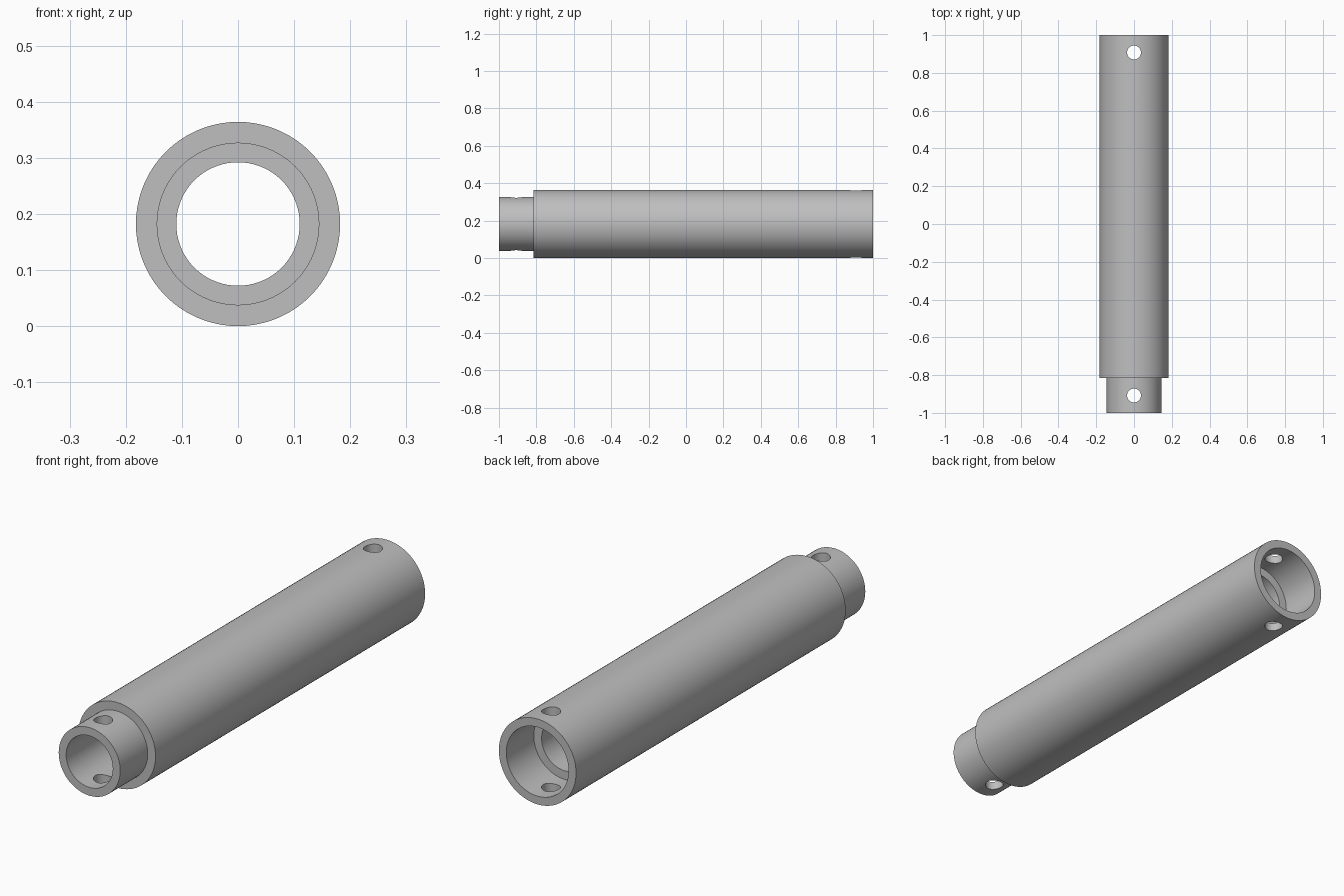
import bpy
import bmesh
from math import pi
from mathutils import Matrix, Vector

cube = bpy.data.objects.get("Cube")
if cube:
    bpy.data.objects.remove(cube)

OUTER, SPIGOT, SOCKET, BORE = 0.182, 0.145, 0.147, 0.11
STEP = 0.815      # distance of the shoulders from the middle
PIN_Y, PIN_R = 0.908, 0.037
SIDES = 72

grey = bpy.data.materials.new("satin grey")
grey.use_nodes = True
colour = (0.52, 0.52, 0.52, 1)
grey.diffuse_color = colour
grey.node_tree.nodes["Principled BSDF"].inputs["Base Color"].default_value = colour


def make_object(name, bm):
    bmesh.ops.recalc_face_normals(bm, faces=bm.faces)
    mesh = bpy.data.meshes.new(name)
    bm.to_mesh(mesh)
    bm.free()
    mesh.materials.append(grey)
    obj = bpy.data.objects.new(name, mesh)
    bpy.context.collection.objects.link(obj)
    return obj


# Tube: closed section (radius, y) turned around the long axis
section = [(BORE, -1), (SPIGOT, -1), (SPIGOT, -STEP), (OUTER, -STEP),
           (OUTER, 1), (SOCKET, 1), (SOCKET, STEP), (BORE, STEP)]
bm = bmesh.new()
verts = [bm.verts.new((0, y, OUTER + r)) for r, y in section]
edges = [bm.edges.new((a, b)) for a, b in zip(verts, verts[1:] + verts[:1])]
bmesh.ops.spin(bm, geom=verts + edges, cent=(0, 0, OUTER), axis=(0, 1, 0),
               angle=2 * pi, steps=SIDES)
bmesh.ops.remove_doubles(bm, verts=bm.verts, dist=0.0001)
tube = make_object("coupling_tube", bm)

# Vertical pin holes through both ends
bm = bmesh.new()
for y in (-PIN_Y, PIN_Y):
    bmesh.ops.create_cone(bm, cap_ends=True, segments=32, radius1=PIN_R,
                          radius2=PIN_R, depth=1,
                          matrix=Matrix.Translation(Vector((0, y, OUTER))))
cutter = make_object("pin_hole_cutter", bm)
cutter.hide_render = True

holes = tube.modifiers.new("pin holes", 'BOOLEAN')
holes.operation = 'DIFFERENCE'
holes.solver = 'EXACT'
holes.object = cutter
bpy.ops.object.select_all(action='DESELECT')
tube.select_set(True)
bpy.context.view_layer.objects.active = tube
bpy.ops.object.modifier_apply(modifier=holes.name)
bpy.data.objects.remove(cutter)

bpy.ops.object.shade_smooth_by_angle(angle=pi / 6)
